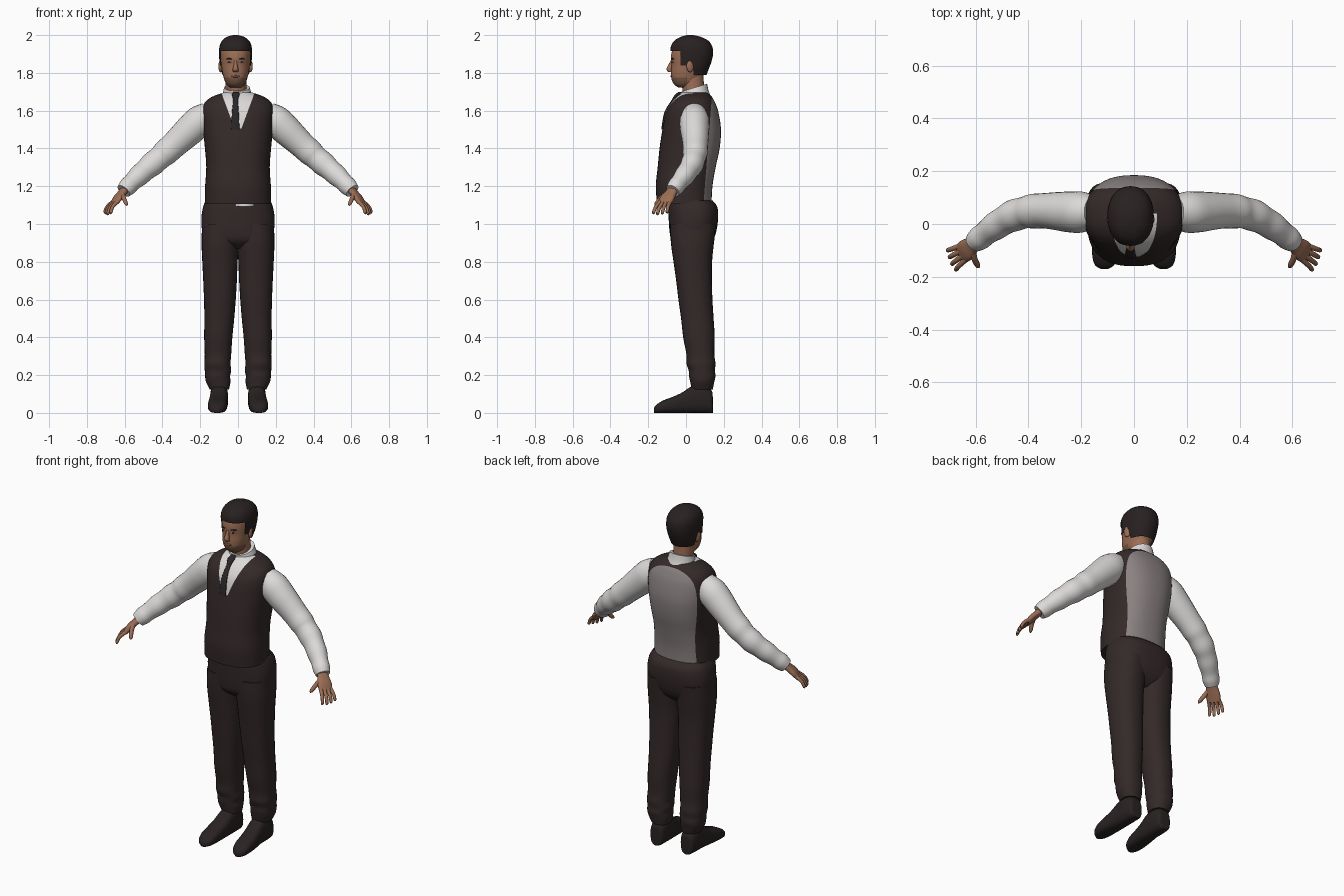
import bpy, bmesh, math
from mathutils import Vector as V


def mat(name, r, g, b):
    m = bpy.data.materials.new(name)
    m.diffuse_color = (r, g, b, 1)
    return m


SUIT = mat("dark suit cloth", .034, .022, .022)
SHIRT = mat("white shirt", .72, .70, .69)
BACK = mat("grey back satin", .26, .225, .225)
SKIN = mat("skin", .33, .155, .09)
STUBBLE = mat("stubble", .20, .10, .062)
HAIR = mat("dark hair", .022, .015, .015)
SHOE = mat("shoe leather", .022, .016, .016)
TIE = mat("tie cloth", .024, .018, .021)
LIPS = mat("lips", .22, .08, .06)
EYE = mat("eye white", .45, .38, .34)
X, Y, Z = V((1, 0, 0)), V((0, 1, 0)), V((0, 0, 1))


def spline(keys, sub):
    out = []
    for i in range(len(keys) - 1):
        p = [keys[max(0, min(len(keys) - 1, i + k))] for k in (-1, 0, 1, 2)]
        for j in range(sub):
            t = j / sub
            out.append([.5 * (2 * b + (c - a) * t + (2 * a - 5 * b + 4 * c - d) * t * t
                              + (3 * b - a - 3 * c + d) * t ** 3) for a, b, c, d in zip(*p)])
    return out + [list(keys[-1])]


def tube(name, keys, material, n=24, sub=4, power=2, axes=None, ref=Y):
    """Loft of rings (x, y, z, radius a, radius b) along a smoothed path."""
    rows = spline(keys, sub)
    bm = bmesh.new()
    rings = []
    for i, r in enumerate(rows):
        c = V(r[:3])
        if axes:
            a, b = axes
        else:
            t = (V(rows[min(i + 1, len(rows) - 1)][:3]) - V(rows[max(i - 1, 0)][:3])).normalized()
            b = (ref - t * ref.dot(t)).normalized()
            a = b.cross(t)
        ring = []
        for k in range(n):
            u, v = math.cos(math.tau * k / n), math.sin(math.tau * k / n)
            u, v = (math.copysign(abs(w) ** (2 / power), w) for w in (u, v))
            ring.append(bm.verts.new(c + a * u * max(r[3], .001) + b * v * max(r[4], .001)))
        rings.append(ring)
    for p, q in zip(rings, rings[1:]):
        for k in range(n):
            bm.faces.new((p[k], p[(k + 1) % n], q[(k + 1) % n], q[k]))
    bm.faces.new(rings[0])
    bm.faces.new(rings[-1])
    bmesh.ops.recalc_face_normals(bm, faces=bm.faces)
    me = bpy.data.meshes.new(name)
    bm.to_mesh(me)
    bm.free()
    me.materials.append(material)
    ob = bpy.data.objects.new(name, me)
    bpy.context.collection.objects.link(ob)
    return ob


def stack(name, rows, material, s=1, **kw):
    """Level sections given as (z, x0, x1, y0, y1)."""
    keys = [(s * (a + b) / 2, (c + d) / 2, z, (b - a) / 2, (d - c) / 2) for z, a, b, c, d in rows]
    return tube(name, keys, material, axes=(X, Y), **kw)


def paint(ob, planes, rule, *extra):
    """Cut along planes, then set a material slot (None deletes) per face centre."""
    bm = bmesh.new()
    bm.from_mesh(ob.data)
    for co, no in planes:
        bmesh.ops.bisect_plane(bm, geom=bm.verts[:] + bm.edges[:] + bm.faces[:],
                               plane_co=co, plane_no=no, dist=1e-5)
    dead = []
    for f in bm.faces:
        i = rule(f.calc_center_median())
        if i is None:
            dead.append(f)
        else:
            f.material_index = i
    bmesh.ops.delete(bm, geom=dead, context='FACES')
    bm.to_mesh(ob.data)
    bm.free()
    for m in extra:
        ob.data.materials.append(m)


def ball(name, loc, size, material, rot=0):
    bm = bmesh.new()
    bmesh.ops.create_uvsphere(bm, u_segments=16, v_segments=10, radius=1)
    me = bpy.data.meshes.new(name)
    bm.to_mesh(me)
    bm.free()
    me.materials.append(material)
    ob = bpy.data.objects.new(name, me)
    ob.location, ob.scale, ob.rotation_euler = loc, size, (0, 0, rot)
    bpy.context.collection.objects.link(ob)


# Waistcoat with shirt V in front and satin panel behind
torso = [(1.105, .176, -.153, .135), (1.2, .174, -.16, .14), (1.3, .168, -.15, .157),
         (1.4, .175, -.14, .178), (1.5, .185, -.125, .185), (1.59, .19, -.107, .172),
         (1.64, .178, -.08, .155), (1.672, .14, -.05, .138), (1.695, .08, -.02, .115)]
vest = stack("waistcoat", [(z, -w, w, a, b) for z, w, a, b in torso], SUIT, n=56, sub=5, power=2.4)


def vest_rule(c):
    if c.y < .04 and c.z > 1.505 and abs(c.x) < .018 + (c.z - 1.505) * .37:
        return 1
    return 2 if c.y > .10 + (c.z - 1.2) * .078 and c.z < 1.675 else 0


paint(vest, [((.018, 0, 1.505), (1, 0, -.37)), ((-.018, 0, 1.505), (-1, 0, -.37)),
             ((0, 0, 1.505), Z), ((0, .04, 0), Y), ((0, .1, 1.2), (0, 1, -.078))],
      vest_rule, SHIRT, BACK)
stack("shirt_hem", [(1.092, -.02, .09, -.125, 0), (1.13, -.02, .09, -.125, 0)], SHIRT)

# Collar, neck and tie
tube("neck", [(-.005, .055, 1.62, .06, .06), (-.01, .04, 1.71, .056, .058),
              (-.013, .03, 1.79, .056, .062)], SKIN, axes=(X, Y))
tube("shirt_collar", [(-.002, .048, 1.645, .09, .085), (-.004, .046, 1.685, .078, .073),
                      (-.006, .044, 1.722, .068, .068)], SHIRT, axes=(X, V((0, 1, .3))))
tube("tie", [(-.01, -.028, 1.70, .014, .01), (-.012, -.046, 1.685, .02, .012),
             (-.013, -.068, 1.655, .013, .009), (-.014, -.108, 1.59, .018, .007),
             (-.014, -.125, 1.50, .022, .006)], TIE, power=3, axes=(X, Y))

# Head, jaw shading and hair cap
HX = -.013
head = [(1.722, .028, -.04, .02), (1.738, .047, -.062, .05), (1.765, .06, -.076, .075),
        (1.80, .069, -.079, .095), (1.84, .075, -.077, .115), (1.88, .078, -.08, .128),
        (1.92, .079, -.072, .132), (1.955, .07, -.05, .115), (1.985, .035, -.01, .07)]
face = stack("head", [(z, HX - w, HX + w, a, b) for z, w, a, b in head], SKIN, n=40, power=2.2)
paint(face, [((0, 0, 1.775), Z), ((0, .005, 0), Y)],
      lambda c: 1 if c.z < 1.775 and c.y < .005 else 0, STUBBLE)
cap = [(1.77, .064, -.08, .102), (1.82, .08, -.08, .12), (1.86, .085, -.082, .135),
       (1.90, .088, -.083, .143), (1.94, .085, -.08, .139), (1.97, .072, -.062, .118),
       (1.99, .047, -.03, .08), (2.0, .014, .005, .04)]
hair = stack("hair", [(z, HX - w, HX + w, a, b) for z, w, a, b in cap], HAIR, n=40, power=2.2)
paint(hair, [((0, 0, z), Z) for z in (1.915, 1.84, 1.79)] + [((0, y, 0), Y) for y in (-.028, .04)],
      lambda c: 0 if c.z > 1.915 or (c.y > -.028 and c.z > 1.84) or (c.y > .04 and c.z > 1.79) else None)

# Face details
tube("nose", [(HX, -.07, 1.87, .008, .008), (HX, -.08, 1.845, .009, .012),
              (HX, -.088, 1.82, .015, .016), (HX, -.082, 1.806, .014, .012)], SKIN, n=16, axes=(X, Y))
ball("mouth", (HX, -.077, 1.782), (.024, .005, .006), LIPS)
for s in (-1, 1):
    ball("eye", (HX + s * .032, -.069, 1.856), (.012, .005, .005), EYE, s * .4)
    ball("pupil", (HX + s * .032, -.073, 1.856), (.005, .003, .005), HAIR)
    ball("eyebrow", (HX + s * .034, -.071, 1.874), (.018, .005, .004), HAIR, s * .4)
    ball("ear", (HX + s * .079, .022, 1.835), (.011, .02, .032), SKIN, s * .3)

# Trousers seat
stack("trouser_seat", [(.87, -.12, .12, -.03, .10), (.91, -.18, .18, -.075, .14),
                       (.96, -.19, .19, -.087, .16), (1.03, -.194, .194, -.092, .17),
                       (1.09, -.185, .185, -.095, .166), (1.125, -.17, .17, -.092, .14)],
      SUIT, n=48, power=2.5)

for s in (-1, 1):
    # Trouser leg with gathered hem
    stack("trouser_leg", [(.125, .047, .15, .03, .142), (.165, .04, .17, .022, .15),
                          (.195, .042, .174, .016, .156), (.225, .036, .176, .014, .153),
                          (.26, .04, .178, .003, .156), (.31, .036, .176, .002, .15),
                          (.40, .03, .179, -.015, .152), (.50, .02, .178, -.026, .146),
                          (.60, .012, .18, -.04, .14), (.70, .006, .184, -.052, .137),
                          (.80, .002, .189, -.066, .138), (.90, -.004, .193, -.08, .148),
                          (1.0, -.01, .19, -.085, .16)], SUIT, s, n=28, power=2.3)

    # Shoe, lofted heel to toe as (y, x0, x1, z1)
    shoe = [(.142, .08, .12, .08), (.135, .06, .138, .12), (.09, .053, .147, .15), (.03, .053, .148, .14),
            (-.02, .055, .153, .108), (-.07, .058, .158, .085), (-.12, .062, .158, .066),
            (-.155, .075, .148, .045), (-.17, .098, .126, .026)]
    tube("shoe", [(s * (a + b) / 2, y, h / 2, (b - a) / 2, h / 2) for y, a, b, h in shoe],
         SHOE, power=2.8, axes=(X, Z))

    # Sleeve with soft folds
    sleeve = [(.15, .045, 1.585, .066), (.20, .045, 1.548, .082), (.25, .046, 1.502, .081),
              (.30, .049, 1.455, .075), (.345, .05, 1.413, .07), (.385, .048, 1.377, .069),
              (.415, .043, 1.35, .063), (.455, .032, 1.316, .064), (.49, .014, 1.286, .057),
              (.525, -.008, 1.255, .056), (.56, -.034, 1.222, .048), (.585, -.054, 1.197, .048),
              (.605, -.07, 1.175, .04)]
    tube("sleeve", [(s * x, y, z, r, r * .95) for x, y, z, r in sleeve], SHIRT)

    # Hand: palm, four fingers and thumb
    side = V((-s * .42, -.9, 0))
    tube("palm", [(s * .598, -.066, 1.185, .02, .028), (s * .618, -.083, 1.16, .018, .034),
                  (s * .638, -.10, 1.135, .017, .041), (s * .655, -.115, 1.108, .012, .037)],
         SKIN, n=20, power=2.4, ref=side)
    for k in (-1.5, -.5, .5, 1.5):
        reach = 1.0 - .07 * abs(k - .3)
        p0 = V((s * .645, -.107, 1.122)) + side * k * .018
        p1 = p0 + (V((s * .036, -.022, -.033)) + side * k * .006) * reach
        p2 = p0 + (V((s * .053, -.034, -.072)) + side * k * .010) * reach
        tube("finger", [(*p0, .011, .011), (*p1, .0095, .0095), (*p0.lerp(p2, .95), .008, .008),
                        (*p2, .002, .002)], SKIN, n=12, ref=side)
    tube("thumb", [(s * .615, -.092, 1.165, .014, .014), (s * .605, -.13, 1.138, .013, .012),
                   (s * .592, -.157, 1.108, .010, .010), (s * .588, -.164, 1.097, .002, .002)],
         SKIN, n=12, ref=X)

# Smooth shading with sharp hems
for ob in bpy.data.objects:
    ob.select_set(True)
    bpy.context.view_layer.objects.active = ob
bpy.ops.object.shade_smooth_by_angle(angle=math.radians(50))
